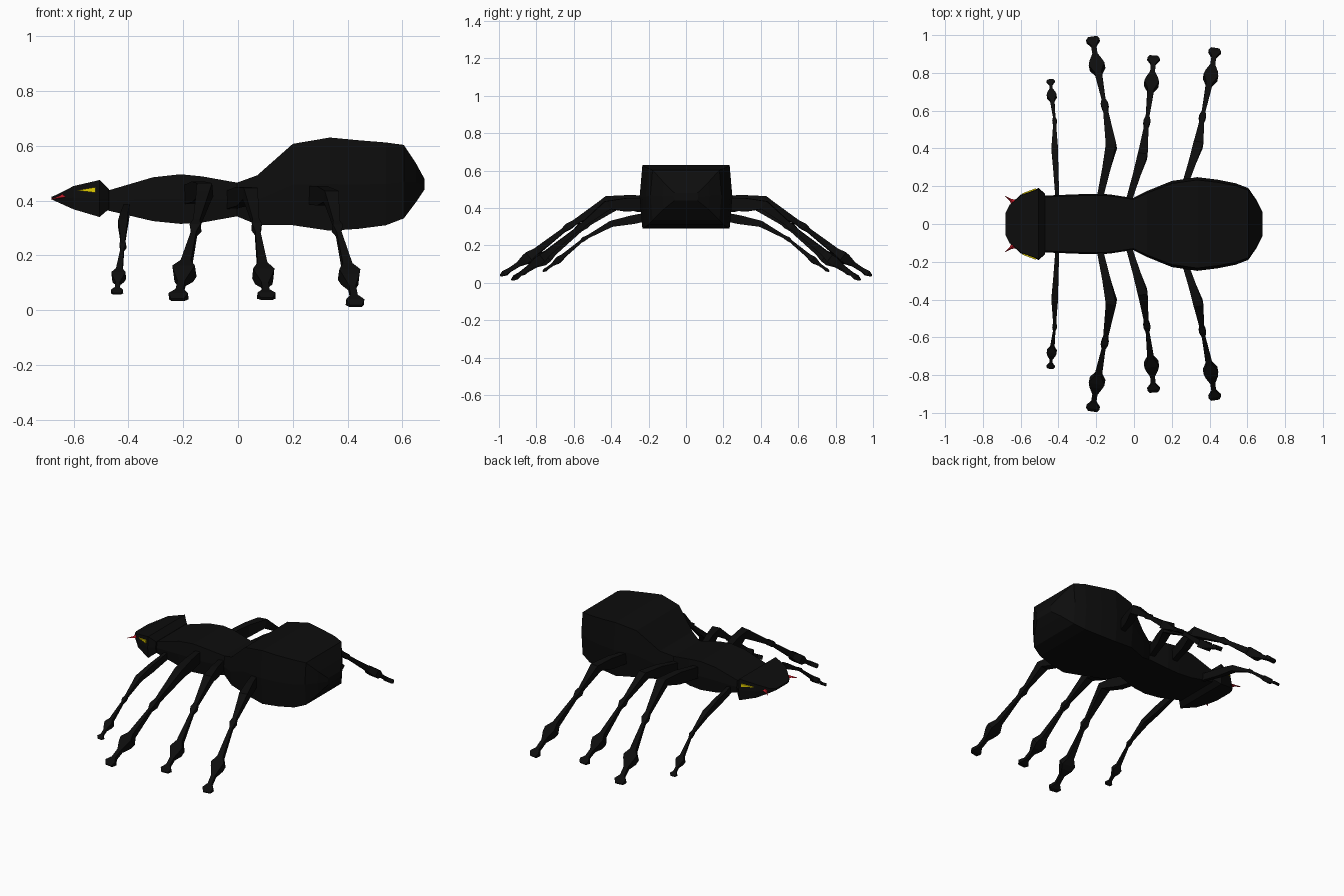
import bpy, bmesh
from mathutils import Vector

if "Cube" in bpy.data.objects:
    bpy.data.objects.remove(bpy.data.objects["Cube"])


def material(name, rgb):
    m = bpy.data.materials.new(name)
    m.diffuse_color = (*rgb, 1)
    m.use_nodes = True
    m.node_tree.nodes["Principled BSDF"].inputs["Base Color"].default_value = m.diffuse_color
    return m


BLACK = material("black", (0.004, 0.004, 0.004))
YELLOW = material("yellow", (0.75, 0.6, 0.0))
RED = material("red", (0.5, 0.01, 0.02))


def loft(name, rings, mat, mirror=False):
    """Skin a list of equal-sized vertex rings and cap both ends."""
    bm = bmesh.new()
    loops = [[bm.verts.new(p) for p in ring] for ring in rings]
    n = len(loops[0])
    for a, b in zip(loops, loops[1:]):
        for i in range(n):
            j = (i + 1) % n
            bm.faces.new((a[i], a[j], b[j], b[i]))
    bm.faces.new(loops[0])
    bm.faces.new(loops[-1])
    bmesh.ops.recalc_face_normals(bm, faces=bm.faces)
    me = bpy.data.meshes.new(name)
    bm.to_mesh(me)
    bm.free()
    ob = bpy.data.objects.new(name, me)
    bpy.context.collection.objects.link(ob)
    me.materials.append(mat)
    if mirror:
        mod = ob.modifiers.new("mirror", 'MIRROR')
        mod.use_axis = (False, True, False)
        mod.use_mirror_merge = False
    return ob


def body(name, stations, corner):
    """Boxy body section; each station is x, half width, bottom z, top z."""
    rings = []
    for x, w, lo, hi in stations:
        mid, c = (lo + hi) / 2, w * corner
        rings.append([(x, -c, lo), (x, c, lo), (x, w, mid),
                      (x, c, hi), (x, -c, hi), (x, -w, mid)])
    loft(name, rings, BLACK)


# Body sections
body("head", [(-.68, .06, .404, .414), (-.66, .10, .395, .422),
              (-.60, .155, .368, .453), (-.505, .19, .34, .475),
              (-.47, .16, .37, .44)], .97)
body("thorax", [(-.48, .15, .365, .435), (-.31, .157, .325, .485),
                (-.21, .16, .315, .496), (-.13, .157, .32, .488),
                (.01, .135, .345, .463)], .95)
body("abdomen", [(-.01, .135, .345, .463), (.07, .175, .312, .492),
                 (.20, .228, .31, .607), (.335, .248, .29, .63),
                 (.44, .235, .297, .62), (.54, .215, .31, .612),
                 (.605, .19, .335, .603), (.65, .125, .395, .535),
                 (.68, .065, .44, .48)], .94)

# Half width and half thickness along a leg: (segment, fraction, width, thickness)
PROFILE = [(0, 0, .016, .035), (0, .6, .022, .038), (1, 0, .028, .028),
           (1, .2, .024, .024), (1, .85, .013, .014), (2, 0, .020, .018),
           (2, .12, .010, .012), (2, .75, .019, .018), (2, .9, .042, .026),
           (3, 0, .034, .026), (3, .3, .014, .013), (3, .65, .014, .011),
           (3, .85, .036, .014), (3, 1, .024, .005)]


def leg(name, joints, size):
    """Four-sided tapered leg through hip, knee, shin joint, ankle and toe."""
    pts = [Vector(p) for p in joints]
    rings = []
    for seg, t, w, h in PROFILE:
        a, b = pts[seg], pts[seg + 1]
        d = (b - a).normalized()
        side = d.cross(Vector((0, 0, 1))).normalized()
        up = side.cross(d)
        c = a.lerp(b, t)
        s, u = side * w * size, up * h * size
        rings.append([c + s + u, c - s + u, c - s - u, c + s - u])
    loft(name, rings, BLACK, mirror=True)


# Four pairs of legs
leg("front_legs", [(-.405, .12, .37), (-.42, .40, .315), (-.42, .545, .235),
                   (-.437, .69, .115), (-.442, .765, .06)], .62)
leg("second_legs", [(-.185, .12, .42), (-.12, .41, .44), (-.155, .63, .30),
                    (-.20, .855, .125), (-.22, .99, .038)], 1)
leg("third_legs", [(-.035, .10, .40), (.045, .36, .425), (.068, .54, .305),
                   (.095, .765, .115), (.105, .89, .042)], .93)
leg("rear_legs", [(.26, .18, .42), (.34, .42, .415), (.362, .565, .30),
                  (.41, .80, .112), (.43, .93, .015)], .93)

# Eyes: thin wedges on the cheeks
eye = [(-.59, .159, .437), (-.52, .185, .449), (-.52, .185, .429)]
loft("eyes", [[(x, y - .012, z) for x, y, z in eye],
              [(x, y + .004, z) for x, y, z in eye]], YELLOW, mirror=True)

# Fangs: small spikes splaying outward
loft("fangs", [[(-.615, .125, .415), (-.645, .09, .41), (-.63, .105, .43)],
               [(-.650, .133, .41), (-.658, .123, .407), (-.654, .128, .416)],
               [(-.681, .148, .404), (-.683, .146, .403), (-.682, .147, .406)]],
     RED, mirror=True)
